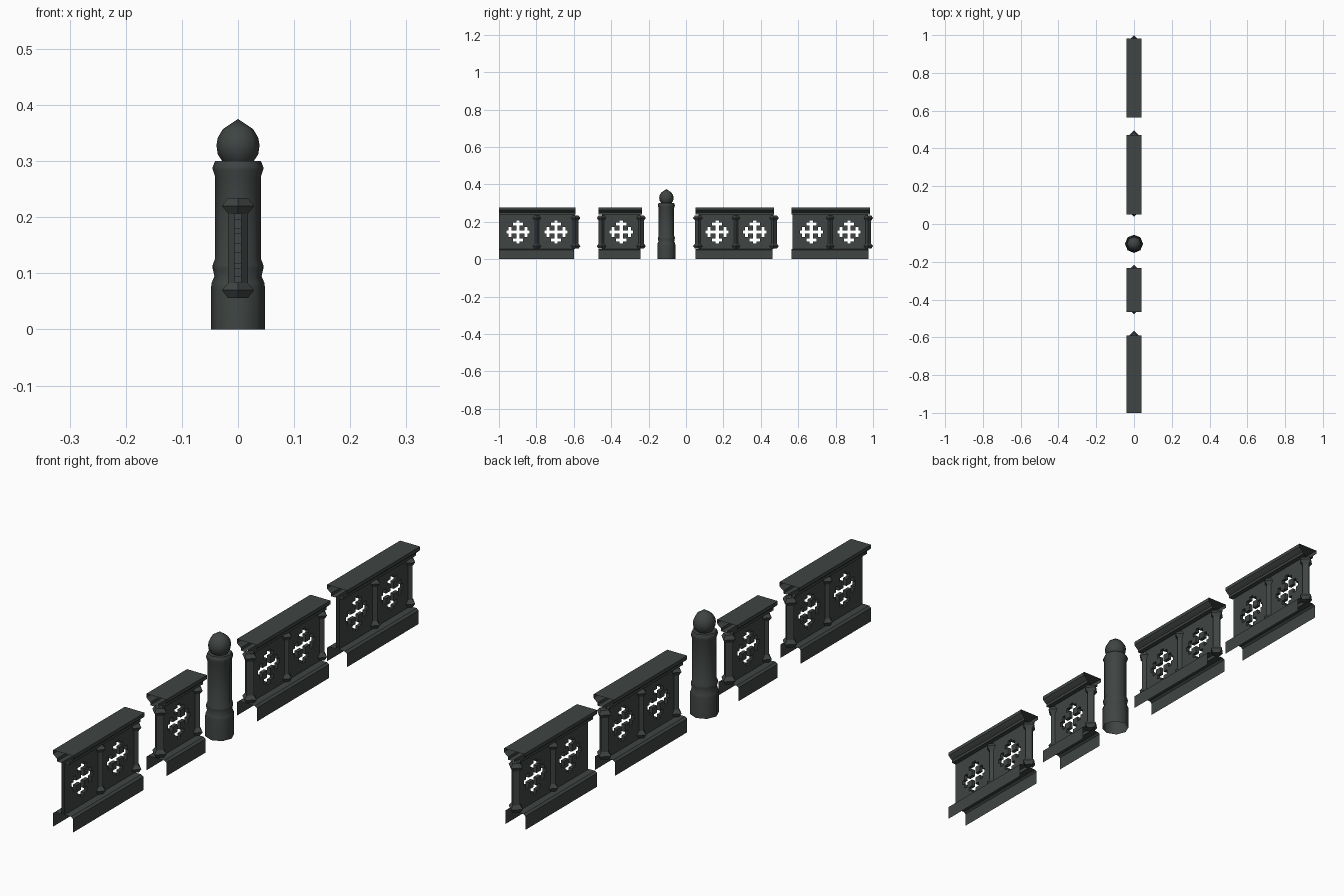
import bpy, bmesh, math

if "Cube" in bpy.data.objects:
    bpy.data.objects.remove(bpy.data.objects["Cube"])

stone = bpy.data.materials.new("dark grey stone")
stone.diffuse_color = (0.05, 0.058, 0.056, 1)
stone.use_nodes = True
stone.node_tree.nodes["Principled BSDF"].inputs["Base Color"].default_value = stone.diffuse_color


def finish(name, bm, smooth=False):
    bmesh.ops.remove_doubles(bm, verts=bm.verts, dist=1e-5)
    bmesh.ops.recalc_face_normals(bm, faces=bm.faces)
    me = bpy.data.meshes.new(name)
    bm.to_mesh(me)
    bm.free()
    me.materials.append(stone)
    ob = bpy.data.objects.new(name, me)
    bpy.context.collection.objects.link(ob)
    if smooth:
        bpy.context.view_layer.objects.active = ob
        ob.select_set(True)
        bpy.ops.object.shade_smooth_by_angle(angle=math.radians(50))
        ob.select_set(False)
    return ob


def extrude_profile(name, profile, y0, y1):
    """Open-ended moulding: x,z profile swept along y."""
    bm = bmesh.new()
    rows = [[bm.verts.new((x, y, z)) for x, z in profile] for y in (y0, y1)]
    for i in range(len(profile) - 1):
        bm.faces.new((rows[0][i], rows[0][i + 1], rows[1][i + 1], rows[1][i]))
    return finish(name, bm)


def lathe(name, profile, sides, y, smooth=False):
    bm = bmesh.new()
    rings = []
    for r, z in profile:
        if r == 0:
            rings.append([bm.verts.new((0, y, z))] * sides)
        else:
            rings.append([bm.verts.new((r * math.cos(2 * math.pi * k / sides),
                                        y + r * math.sin(2 * math.pi * k / sides), z))
                          for k in range(sides)])
    for a, b in zip(rings, rings[1:]):
        for k in range(sides):
            n = (k + 1) % sides
            vs = list(dict.fromkeys((a[k], a[n], b[n], b[k])))
            if len(vs) > 2:
                bm.faces.new(vs)
    return finish(name, bm, smooth)


# cross-shaped opening, in coordinates relative to its centre
CUTS = [-.062, -.051, -.035, -.027, -.009, .009, .027, .035, .051, .062]
CZ, Z0, Z1, HALF = .145, .055, .24, .0065


def in_cross(u, v):
    a, b = sorted((abs(u), abs(v)))
    return (a < .009 and b < .062) or (a < .027 and .035 < b < .051)


def panel(name, y0, y1, yc):
    """Two wall sheets pierced by a cross, with lined openings."""
    bm = bmesh.new()
    ys = [y0] + [yc + c for c in CUTS] + [y1]
    zs = [Z0] + [CZ + c for c in CUTS] + [Z1]

    def hole(i, j):
        return in_cross((ys[i] + ys[i + 1]) / 2 - yc, (zs[j] + zs[j + 1]) / 2 - CZ)

    def quad(pts):
        bm.faces.new([bm.verts.new(p) for p in pts])

    def lining(a, b):
        quad([(-HALF, *a), (HALF, *a), (HALF, *b), (-HALF, *b)])

    for i in range(len(ys) - 1):
        for j in range(len(zs) - 1):
            c = [(ys[i], zs[j]), (ys[i + 1], zs[j]), (ys[i + 1], zs[j + 1]), (ys[i], zs[j + 1])]
            if not hole(i, j):
                for x in (-HALF, HALF):
                    quad([(x, *p) for p in c])
                continue
            for k, (di, dj) in enumerate([(0, -1), (1, 0), (0, 1), (-1, 0)]):
                if not hole(i + di, j + dj):
                    lining(c[k], c[(k + 1) % 4])
    return finish(name, bm)


base_half = [(.04, 0), (.04, .049), (.032, .055), (HALF, .055)]
cap_half = [(HALF, .24), (.024, .24), (.024, .25), (.033, .257), (.04, .264), (.04, .277)]
cap_full = cap_half + [(-x, z) for x, z in reversed(cap_half)]
column = [(0, .056), (.018, .056), (.0285, .07), (.0175, .083), (.0175, .206),
          (.0285, .22), (.018, .234), (0, .234)]

# balustrade sections: start, end, panel boundaries, column positions
sections = [
    (-1.0, -.59, [-1.0, -.797, -.593], [-.797, -.593]),
    (-.467, -.234, [-.449, -.243], [-.449, -.243]),
    (.05, .471, [.066, .267, .468], [.066, .267, .468]),
    (.565, .983, [.57, .771, .972], [.771, .972]),
]
for n, (y0, y1, edges, cols) in enumerate(sections, 1):
    extrude_profile(f"handrail_{n}", cap_full, y0, y1)
    for side in (1, -1):
        extrude_profile(f"base_{n}_{side}", [(side * x, z) for x, z in base_half], y0, y1 - .008)
    for a, b in zip(edges, edges[1:]):
        panel(f"cross_panel_{n}", a, b, (a + b) / 2)
    for y in cols:
        lathe(f"column_{n}", column, 4, y)

# newel post with bud finial
lathe("post", [(.048, 0), (.048, .075), (.047, .083), (.042, .095), (.045, .108), (.045, .115),
               (.041, .126), (.041, .273), (.045, .285), (.045, .29), (.041, .3), (0, .3)],
      8, -.105, True)
lathe("post_finial", [(.028, .3), (.036, .312), (.0385, .328), (.036, .342), (.027, .357), (0, .375)],
      8, -.105, True)
